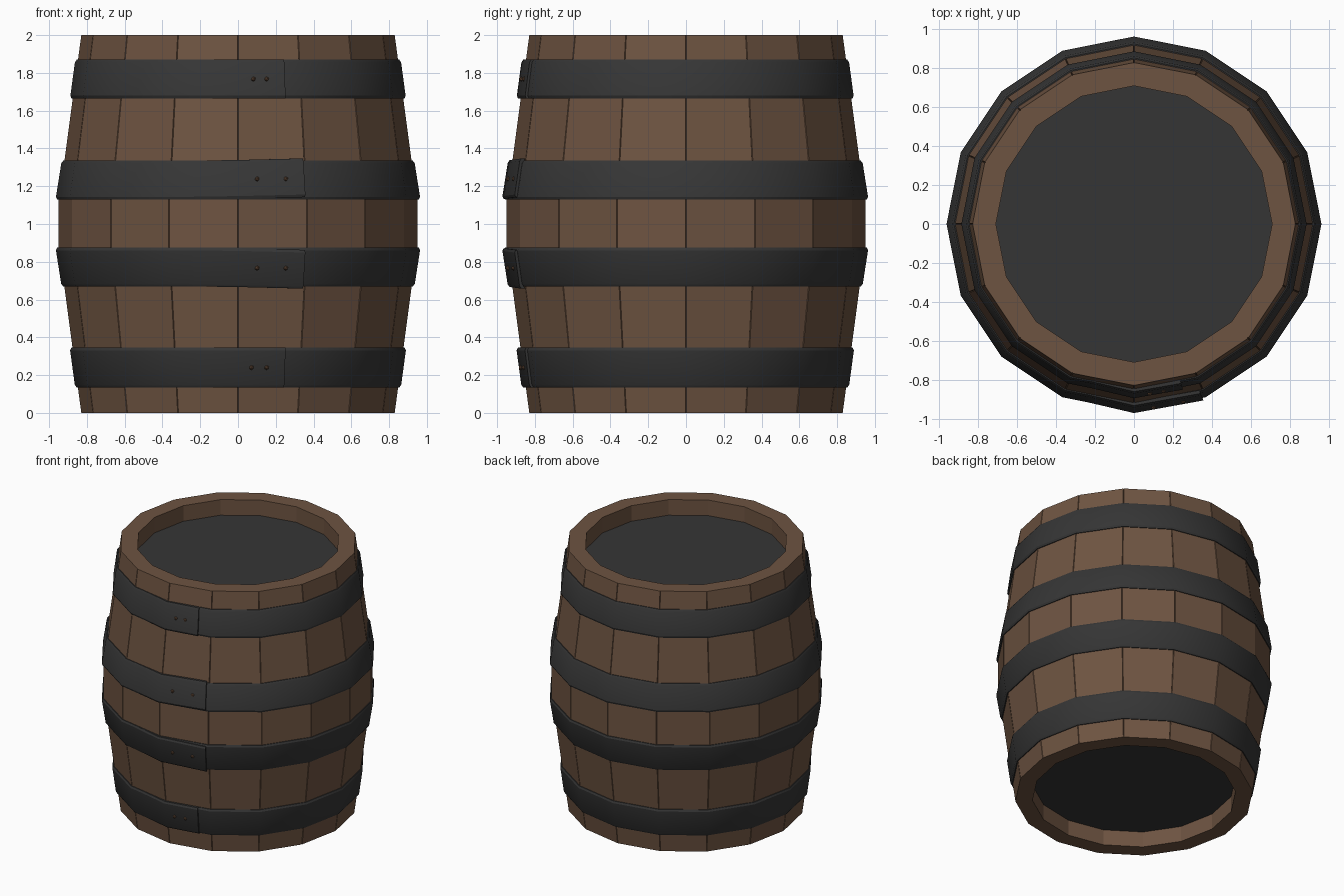
import bpy, bmesh, math
from mathutils import Vector

if "Cube" in bpy.data.objects:
    bpy.data.objects.remove(bpy.data.objects["Cube"])

N = 16
STEP = 2 * math.pi / N


def material(name, rgb):
    m = bpy.data.materials.new(name)
    m.diffuse_color = (*rgb, 1)
    m.use_nodes = True
    m.node_tree.nodes["Principled BSDF"].inputs["Base Color"].default_value = m.diffuse_color
    return m


WOOD = material("oak brown", (0.155, 0.088, 0.053))
IRON = material("dark iron", (0.036, 0.036, 0.036))
RIVET = material("rivet brown", (0.13, 0.07, 0.04))

# Outer stave profile as (height, corner radius)
PROFILE = [(0, .83), (.34, .876), (.67, .92), (.87, .952),
           (1.13, .952), (1.33, .92), (1.66, .876), (2, .83)]


def radius(z):
    for (z0, r0), (z1, r1) in zip(PROFILE, PROFILE[1:]):
        if z <= z1:
            return r0 + (r1 - r0) * (z - z0) / (z1 - z0)
    return PROFILE[-1][1]


def point(r, a, z):
    """Point on a 16-sided ring with corner radius r."""
    d = (a + 1e-9) % STEP - STEP / 2
    r *= math.cos(STEP / 2) / math.cos(d)
    return Vector((r * math.cos(a), r * math.sin(a), z))


def finish(bm, name, mat, smooth=False):
    bmesh.ops.recalc_face_normals(bm, faces=bm.faces)
    me = bpy.data.meshes.new(name)
    bm.to_mesh(me)
    bm.free()
    ob = bpy.data.objects.new(name, me)
    bpy.context.collection.objects.link(ob)
    me.materials.append(mat)
    if smooth:
        bpy.context.view_layer.objects.active = ob
        ob.select_set(True)
        bpy.ops.object.shade_smooth_by_angle(angle=math.radians(30))
        ob.select_set(False)
    return ob


def skin(sections, closed):
    """Join closed cross-sections into a ring or a capped strip."""
    bm = bmesh.new()
    rows = [[bm.verts.new(p) for p in s] for s in sections]
    n = len(rows[0])
    pairs = list(zip(rows, rows[1:])) + ([(rows[-1], rows[0])] if closed else [])
    for a, b in pairs:
        for i in range(n):
            j = (i + 1) % n
            bm.faces.new((a[i], a[j], b[j], b[i]))
    if not closed:
        bm.faces.new(rows[0])
        bm.faces.new(rows[-1])
    return bm


# Staves: faceted shell with fine grooves between the boards
sections = []
for k in range(N):
    for da, cut in ((-.003, 0), (0, .006), (.003, 0)):
        a = k * STEP + da
        s = [point(r - cut, a, z) for z, r in PROFILE]
        s += [point(.71, a, z) for z in (2, 0)]
        sections.append(s)
finish(skin(sections, True), "staves", WOOD)

# Recessed heads
for name, z in (("bottom_head", .13), ("top_head", 1.87)):
    bm = bmesh.new()
    rings = [[bm.verts.new(point(.712, k * STEP, z + dz)) for k in range(N)]
             for dz in (-.01, .01)]
    for ring in rings:
        bm.faces.new(ring)
    for i in range(N):
        j = (i + 1) % N
        bm.faces.new((rings[0][i], rings[0][j], rings[1][j], rings[1][i]))
    finish(bm, name, IRON)


def hoop_section(a, z0, z1, off=0, thick=.014):
    """Chamfered hoop cross-section following the barrel slope."""
    c = .014
    pts = [(z0, -.012), (z0, thick - .008), (z0 + c, thick),
           (z1 - c, thick), (z1, thick - .008), (z1, -.012)]
    r0, r1 = radius(z0), radius(z1)
    return [point(r0 + (r1 - r0) * (z - z0) / (z1 - z0) + o + off, a, z)
            for z, o in pts]


# Hoops, each with an overlapping end and two rivets at the front
FRONT = -math.pi / 2
hoops = [("lower_end", .135, .345, .25, (.07, .15), 0),
         ("lower_middle", .67, .875, .35, (.10, .25), -.012),
         ("upper_middle", 1.13, 1.335, .35, (.10, .25), .012),
         ("upper_end", 1.665, 1.87, .25, (.08, .15), 0)]
for name, z0, z1, end, rivets, tilt in hoops:
    finish(skin([hoop_section(k * STEP, z0, z1) for k in range(N)], True),
           name + "_hoop", IRON, True)
    zm = (z0 + z1) / 2
    a_end = math.asin(end / (radius(zm) + .02))
    strip = []
    for a, off, t in ((-.32, -.002, 0), (0, .008, tilt * .3), (a_end, .014, tilt)):
        s = hoop_section(FRONT + a, z0, z1, off)
        strip.append([p + Vector((0, 0, t)) for p in s])
    finish(skin(strip, False), name + "_overlap", IRON, True)
    for i, x in enumerate(rivets):
        a = FRONT + math.asin(x / radius(zm))
        bm = bmesh.new()
        bmesh.ops.create_icosphere(bm, subdivisions=1, radius=.013)
        bmesh.ops.translate(bm, verts=bm.verts,
                            vec=point(radius(zm) + .026, a, zm + tilt * .5))
        finish(bm, f"{name}_rivet_{i + 1}", RIVET)
